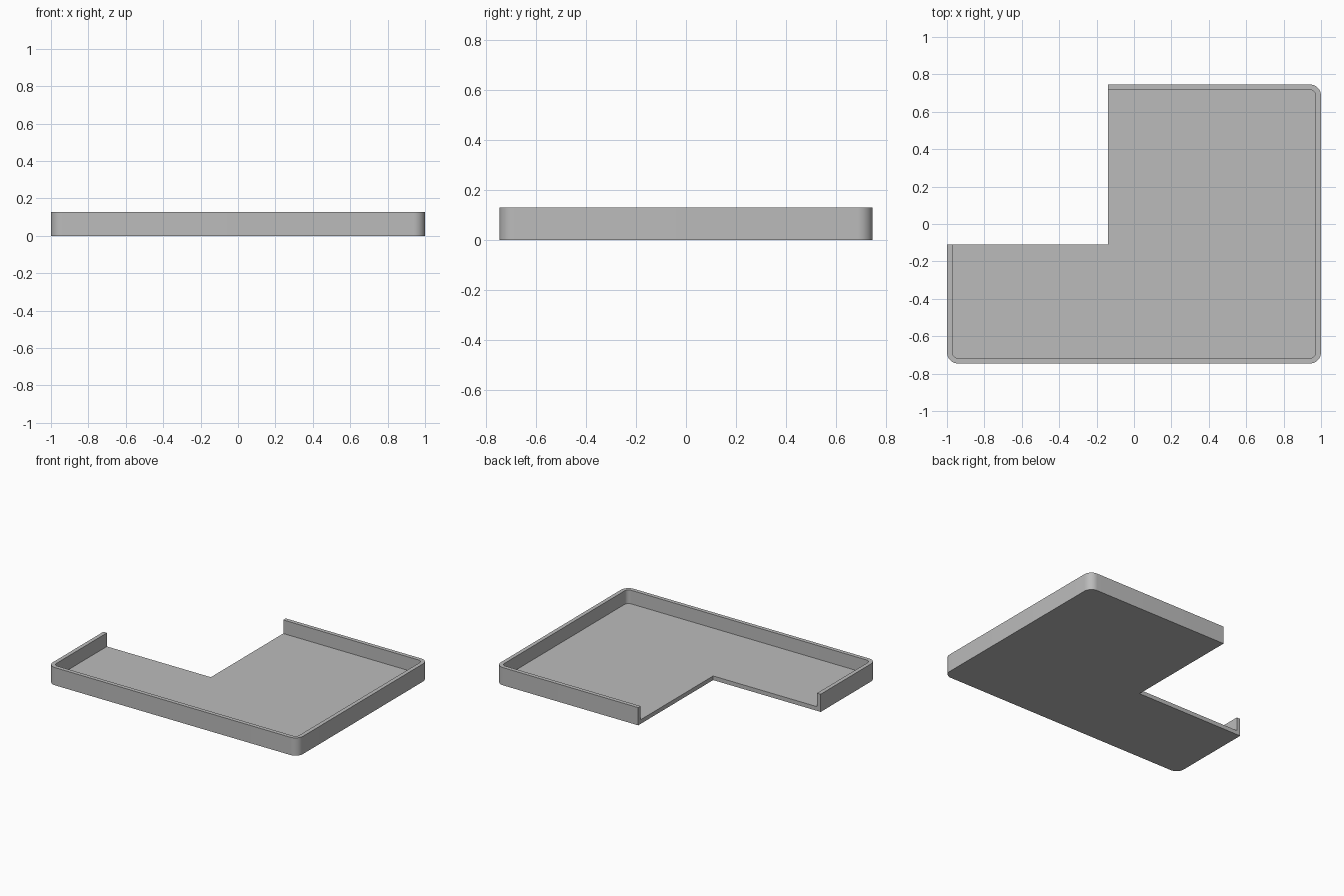
import bpy, bmesh, math

cube = bpy.data.objects.get("Cube")
if cube:
    bpy.data.objects.remove(cube, do_unlink=True)

HALF_X, HALF_Y, HEIGHT = 1.0, 0.746, 0.128
WALL, FLOOR, RADIUS, STEPS = 0.029, 0.03, 0.06, 12
CUT_X, CUT_Y = -0.14, -0.11      # inner corner of the missing quarter

grey = bpy.data.materials.new("plain grey")
grey.use_nodes = True
colour = (0.5, 0.5, 0.5, 1)
grey.diffuse_color = colour
grey.node_tree.nodes["Principled BSDF"].inputs["Base Color"].default_value = colour


def wall_path(inset):
    """Open path along the wall with three rounded corners."""
    r = RADIUS - inset
    points = [(-HALF_X + inset, CUT_Y)]
    for sx, sy, start in ((-1, -1, 180), (1, -1, 270), (1, 1, 0)):
        cx, cy = sx * (HALF_X - RADIUS), sy * (HALF_Y - RADIUS)
        for i in range(STEPS + 1):
            a = math.radians(start + 90 * i / STEPS)
            points.append((cx + r * math.cos(a), cy + r * math.sin(a)))
    points.append((CUT_X, HALF_Y - inset))
    return points


bm = bmesh.new()


def row(inset, z):
    return [bm.verts.new((x, y, z)) for x, y in wall_path(inset)]


# Rows running from the outer base, over the rim, to the floor
rows = [row(0, 0), row(0, HEIGHT), row(WALL, HEIGHT), row(WALL, FLOOR)]
corner_low = bm.verts.new((CUT_X, CUT_Y, 0))
corner_high = bm.verts.new((CUT_X, CUT_Y, FLOOR))

# Outer wall, rim and inner wall
for a, b in zip(rows, rows[1:]):
    for i in range(len(a) - 1):
        bm.faces.new((a[i], a[i + 1], b[i + 1], b[i]))

# Underside, floor and the two open cut ends
bm.faces.new(rows[0] + [corner_low])
bm.faces.new(rows[3] + [corner_high])
for end in (0, -1):
    bm.faces.new([r[end] for r in rows] + [corner_high, corner_low])
bmesh.ops.recalc_face_normals(bm, faces=bm.faces)

mesh = bpy.data.meshes.new("corner_tray")
bm.to_mesh(mesh)
bm.free()
mesh.materials.append(grey)
tray = bpy.data.objects.new("corner_tray", mesh)
bpy.context.collection.objects.link(tray)

bpy.ops.object.select_all(action="DESELECT")
tray.select_set(True)
bpy.context.view_layer.objects.active = tray
bpy.ops.object.shade_smooth_by_angle(angle=math.radians(30))
